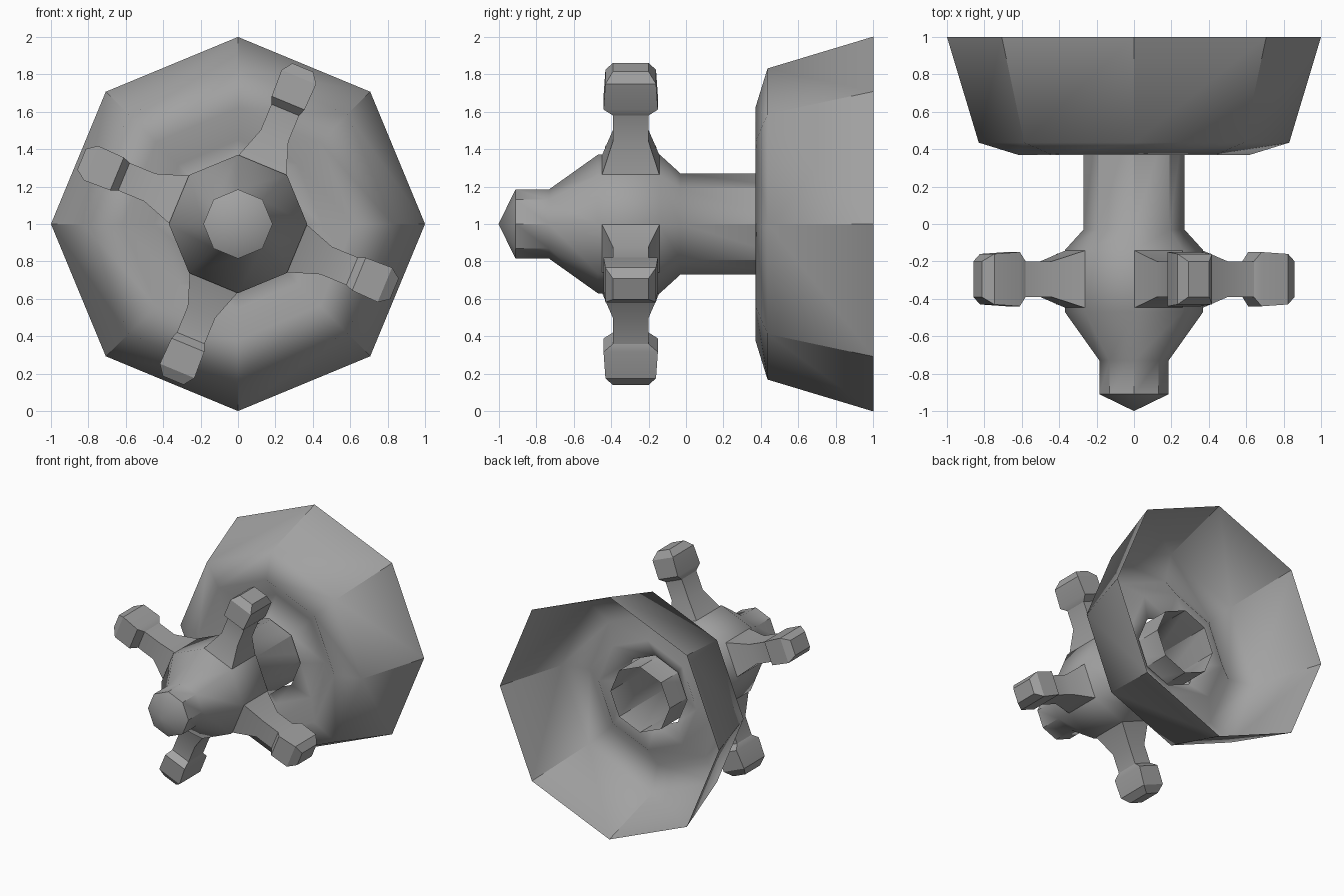
import bpy, bmesh, math
from mathutils import Vector

cube = bpy.data.objects.get("Cube")
if cube:
    bpy.data.objects.remove(cube, do_unlink=True)

GREY = (0.36, 0.36, 0.36, 1)
metal = bpy.data.materials.new("dull_grey_metal")
metal.use_nodes = True
metal.diffuse_color = GREY
metal.node_tree.nodes["Principled BSDF"].inputs["Base Color"].default_value = GREY


def finish(name, bm, limit, sharp_rule=None):
    """Smooth shade, keeping edges above the limit or matching the rule sharp."""
    for face in bm.faces:
        face.smooth = True
    for edge in bm.edges:
        bent = edge.is_manifold and edge.calc_face_angle(0) > math.radians(limit)
        edge.smooth = not (bent or (sharp_rule and sharp_rule(edge)))
    mesh = bpy.data.meshes.new(name)
    bm.to_mesh(mesh)
    bm.free()
    mesh.materials.append(metal)
    obj = bpy.data.objects.new(name, mesh)
    bpy.context.collection.objects.link(obj)
    return obj


def bridge(bm, rings):
    for a, b in zip(rings, rings[1:]):
        n = len(a)
        for i in range(n):
            bm.faces.new((a[i], a[(i + 1) % n], b[(i + 1) % n], b[i]))


def turned(profile, sides=8):
    """Octagonal turning of (radius, y) points about the y axis."""
    bm = bmesh.new()
    rings = []
    for r, y in profile:
        turns = [i * math.tau / sides for i in range(sides)]
        rings.append([bm.verts.new((r * math.cos(t), y, 1 + r * math.sin(t))) for t in turns])
    bridge(bm, rings)
    bmesh.ops.remove_doubles(bm, verts=bm.verts, dist=0.0005)
    return bm


# Flared wall bell, an open sheet with a rolled inner lip
bell = turned([(1, 1), (0.83, 0.435), (0.62, 0.37), (0.45, 0.5), (0.29, 0.4)])


def wall_corner(edge):
    return all(math.hypot(v.co.x, v.co.z - 1) > 0.8 for v in edge.verts) and \
        abs(edge.verts[0].co.y - edge.verts[1].co.y) > 0.1


finish("flared_bell", bell, 100, wall_corner)

# Stem, hub and pointed nose, open at the back
body = turned([(0.27, 0.6), (0.27, -0.03), (0.37, -0.14), (0.37, -0.47),
               (0.185, -0.73), (0.185, -0.91), (0, -1)])
finish("stem_and_hub", body, 41)

# Four spokes with knobs: (distance, half width, half depth) sections
SECTIONS = [(0.335, 0.14, 0.155), (0.51, 0.08, 0.095), (0.66, 0.08, 0.095),
            (0.7, 0.095, 0.145), (0.85, 0.1, 0.135), (0.905, 0.06, 0.095)]
for k in range(4):
    angle = math.radians(67.5 + 90 * k)
    out = Vector((math.cos(angle), 0, math.sin(angle)))
    side = Vector((-out.z, 0, out.x))
    centre = Vector((0, -0.295, 1))
    bm = bmesh.new()
    rings = []
    for d, w, h in SECTIONS:
        corners = [(-w, -h), (w, -h), (w, h), (-w, h)]
        rings.append([bm.verts.new(centre + out * d + side * s + Vector((0, y, 0)))
                      for s, y in corners])
    bridge(bm, rings)
    bm.faces.new(rings[-1])
    bmesh.ops.recalc_face_normals(bm, faces=bm.faces)
    finish(f"spoke_{k + 1}", bm, 20)
